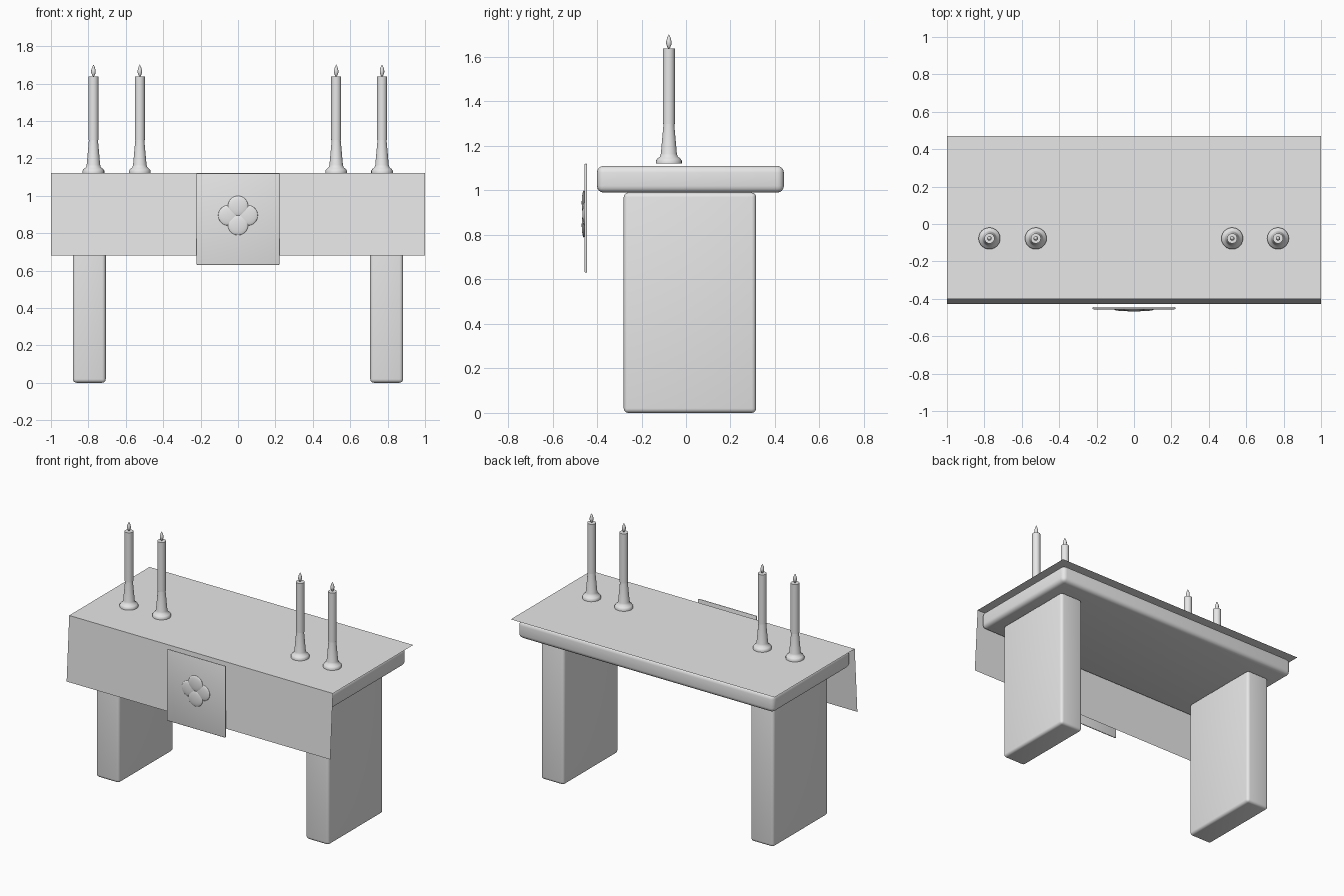
import bpy, bmesh, math
from mathutils import Matrix

cube = bpy.data.objects.get("Cube")
if cube:
    bpy.data.objects.remove(cube, do_unlink=True)

stone = bpy.data.materials.new("pale grey")
stone.use_nodes = True
GREY = (0.8, 0.8, 0.8, 1)
stone.diffuse_color = GREY
stone.node_tree.nodes["Principled BSDF"].inputs["Base Color"].default_value = GREY


def add_object(name, bm, angle=None):
    """Turn a bmesh into a named object, smooth below the given angle."""
    mesh = bpy.data.meshes.new(name)
    bm.to_mesh(mesh)
    bm.free()
    mesh.materials.append(stone)
    obj = bpy.data.objects.new(name, mesh)
    bpy.context.collection.objects.link(obj)
    if angle:
        bpy.ops.object.select_all(action='DESELECT')
        obj.select_set(True)
        bpy.context.view_layer.objects.active = obj
        bpy.ops.object.shade_smooth_by_angle(angle=math.radians(angle))
    return obj


def rounded_box(name, low, high, radius, segments=4):
    """Box between two corners with rounded edges."""
    size = [b - a for a, b in zip(low, high)]
    mid = [(a + b) / 2 for a, b in zip(low, high)]
    bm = bmesh.new()
    bmesh.ops.create_cube(bm, size=1)
    bmesh.ops.scale(bm, vec=size, verts=bm.verts)
    bmesh.ops.translate(bm, vec=mid, verts=bm.verts)
    bmesh.ops.bevel(bm, geom=bm.edges[:], offset=radius, segments=segments,
                    profile=0.5, affect='EDGES')
    return add_object(name, bm, 40)


def lathe(name, profile, x, y, angle=40, steps=24):
    """Spin a (radius, height) profile about a vertical axis."""
    bm = bmesh.new()
    verts = [bm.verts.new((r, 0, z)) for r, z in profile]
    edges = [bm.edges.new(pair) for pair in zip(verts, verts[1:])]
    bmesh.ops.spin(bm, geom=verts + edges, axis=(0, 0, 1), cent=(0, 0, 0),
                   angle=math.tau, steps=steps)
    bmesh.ops.remove_doubles(bm, verts=bm.verts, dist=0.0002)
    bmesh.ops.recalc_face_normals(bm, faces=bm.faces)
    bmesh.ops.translate(bm, vec=(x, y, 0), verts=bm.verts)
    return add_object(name, bm, angle)


# Table slab and its two broad legs
rounded_box("table_slab", (-0.97, -0.40, 0.99), (0.97, 0.44, 1.11), 0.03)
for side, x in (("right", -0.795), ("left", 0.795)):
    rounded_box(side + "_leg", (x - 0.088, -0.28, 0), (x + 0.088, 0.315, 0.99), 0.02)

# Thin cloth: flat top, then a front drop that leans slightly outward
bm = bmesh.new()
rows = [[bm.verts.new((x, y, z)) for x in (-1, 1)]
        for y, z in ((0.47, 1.122), (-0.40, 1.122), (-0.428, 0.68))]
for back, front in zip(rows, rows[1:]):
    bm.faces.new((back[0], front[0], front[1], back[1]))
add_object("altar_cloth", bm)

# Hanging front panel with a cluster of four flattened bosses
rounded_box("front_panel", (-0.222, -0.456, 0.63), (0.222, -0.444, 1.12), 0.005, 3)
bosses = {"top": (0, 0.945, -0.459), "bottom": (0, 0.843, -0.459),
          "right": (-0.052, 0.895, -0.456), "left": (0.052, 0.895, -0.456)}
for place, (x, z, y) in bosses.items():
    bm = bmesh.new()
    bmesh.ops.create_uvsphere(bm, u_segments=32, v_segments=16, radius=0.054)
    bmesh.ops.transform(bm, verts=bm.verts, matrix=Matrix.Translation((x, y, z))
                        @ Matrix.Diagonal((1, 0.18, 1, 1)))
    add_object("boss_" + place, bm, 60)

# Candlesticks, candles and flames
holder = [(0, 1.122), (0.058, 1.122), (0.058, 1.134), (0.052, 1.143),
          (0.040, 1.152), (0.036, 1.165), (0.024, 1.30), (0, 1.30)]
candle = [(0, 1.298), (0.027, 1.298), (0.027, 1.638), (0, 1.638)]
flame = [(0, 1.636), (0.006, 1.642), (0.012, 1.658), (0.012, 1.670),
         (0.007, 1.688), (0, 1.702)]
places = {"outer_right": -0.773, "inner_right": -0.525,
          "inner_left": 0.525, "outer_left": 0.77}
for place, x in places.items():
    lathe("candlestick_" + place, holder, x, -0.077)
    lathe("candle_" + place, candle, x, -0.077)
    lathe("flame_" + place, flame, x, -0.077, 60, 16)
